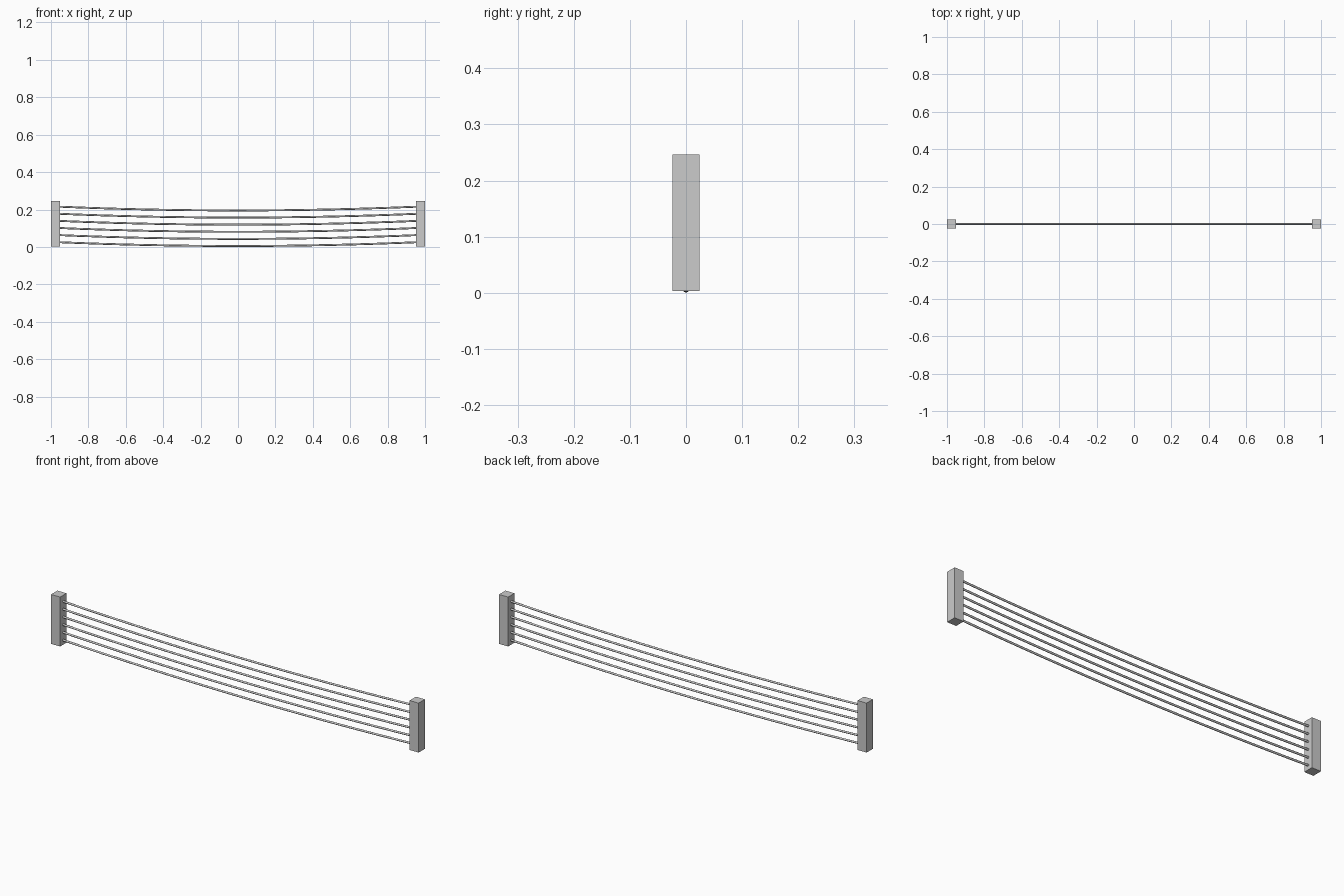
import bpy

if "Cube" in bpy.data.objects:
    bpy.data.objects.remove(bpy.data.objects["Cube"])

POST_X, POST_W = 0.975, 0.049
POST_BOTTOM, POST_TOP = 0.003, 0.246
WIRES, RADIUS, SPACING, SAG = 6, 0.005, 0.038, 0.021
SEGMENTS = 16


def add_post(name, x):
    bpy.ops.mesh.primitive_cube_add(size=1, location=(x, 0, (POST_BOTTOM + POST_TOP) / 2))
    post = bpy.context.object
    post.name = name
    post.scale = (POST_W, POST_W, POST_TOP - POST_BOTTOM)
    bpy.ops.object.transform_apply(location=False, rotation=False, scale=True)


def add_wire(name, low_z):
    # sagging parabola swept with a round section
    curve = bpy.data.curves.new(name, 'CURVE')
    curve.dimensions = '3D'
    curve.bevel_depth = RADIUS
    curve.bevel_resolution = 2
    curve.use_fill_caps = True
    spline = curve.splines.new('POLY')
    spline.points.add(SEGMENTS)
    for i, p in enumerate(spline.points):
        t = 2 * i / SEGMENTS - 1
        p.co = (t * POST_X, 0, low_z + SAG * t * t, 1)
    spline.use_smooth = True
    obj = bpy.data.objects.new(name, curve)
    bpy.context.collection.objects.link(obj)


# end posts
add_post("left_post", -POST_X)
add_post("right_post", POST_X)

# sagging wires between the posts
for k in range(WIRES):
    add_wire(f"wire_{k + 1}", RADIUS + k * SPACING)
